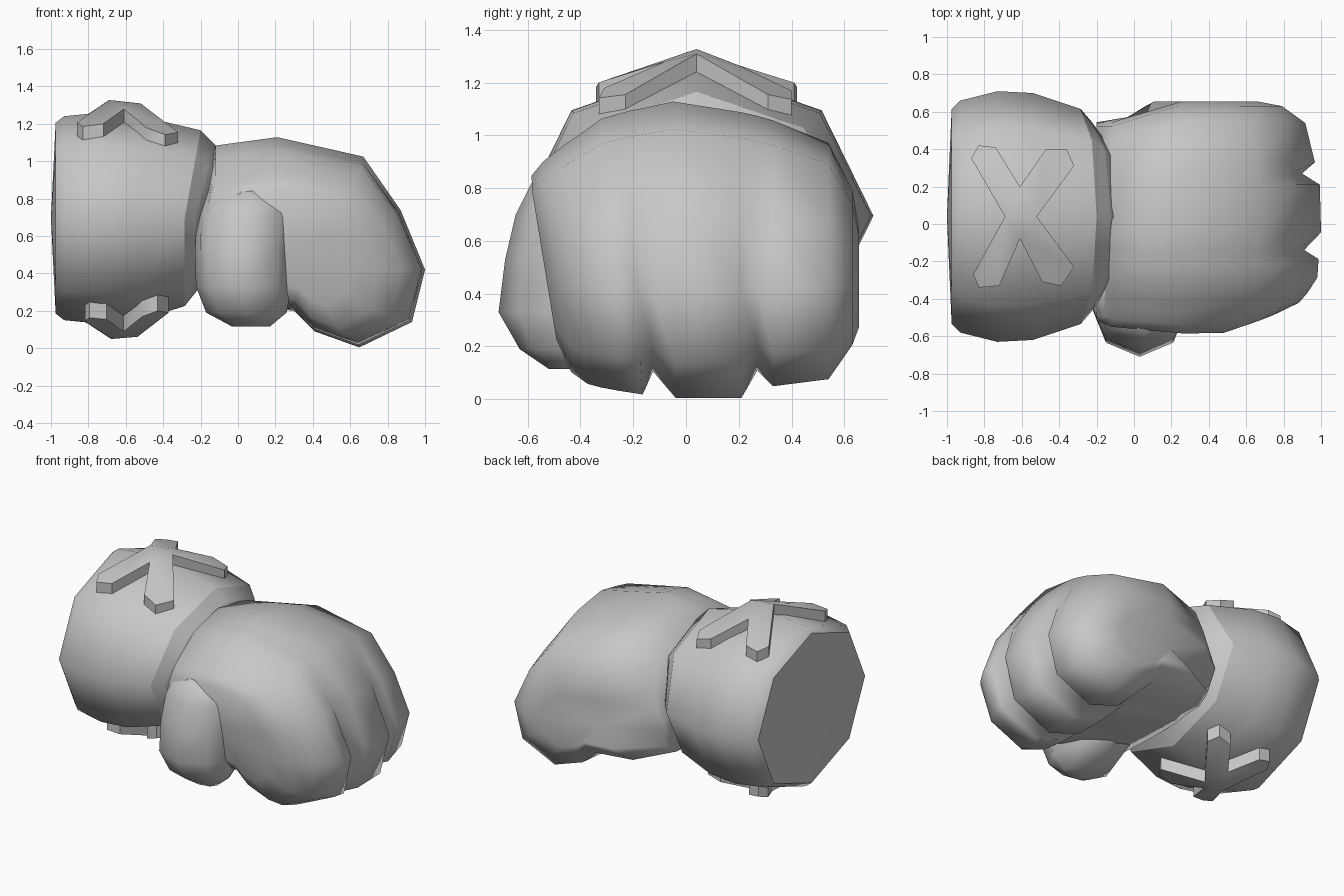
import bpy, bmesh
from math import sin, cos, tau

cube = bpy.data.objects.get("Cube")
if cube:
    bpy.data.objects.remove(cube)

grey = bpy.data.materials.new("grey")
grey.use_nodes = True
grey.diffuse_color = (0.57, 0.57, 0.57, 1)
grey.node_tree.nodes["Principled BSDF"].inputs["Base Color"].default_value = (0.57, 0.57, 0.57, 1)


def finish(bm, name):
    bmesh.ops.recalc_face_normals(bm, faces=bm.faces)
    for f in bm.faces:
        f.smooth = True
    mesh = bpy.data.meshes.new(name)
    bm.to_mesh(mesh)
    bm.free()
    mesh.materials.append(grey)
    obj = bpy.data.objects.new(name, mesh)
    bpy.context.collection.objects.link(obj)
    return obj


def loft(name, rings, sharp=()):
    """Skin closed rings, cap both ends; rings listed in sharp get hard edges."""
    bm = bmesh.new()
    loops = [[bm.verts.new(p) for p in ring] for ring in rings]
    n = len(loops[0])
    for a, b in zip(loops, loops[1:]):
        for i in range(n):
            j = (i + 1) % n
            bm.faces.new((a[i], a[j], b[j], b[i]))
    caps = [bm.faces.new(end) for end in (loops[0], loops[-1])]
    for k in sharp:
        for i in range(n):
            bm.edges.get((loops[k][i], loops[k][(i + 1) % n])).smooth = False
    bmesh.ops.poke(bm, faces=caps)
    finish(bm, name)


# Cuff: octagonal barrel along x with a slanted lip
CY, CZ = 0.04, 0.695
barrel = [(-0.975, 0.575, 0.51, 0), (-0.93, 0.62, 0.545, 0), (-0.73, 0.67, 0.565, 0),
          (-0.54, 0.66, 0.55, 0), (-0.285, 0.575, 0.47, 0.085),
          (-0.225, 0.505, 0.395, 0.1), (-0.15, 0.4, 0.3, 0.1)]
rings = [[(x + lean * max(0, cos(i * tau / 8)), CY + ry * sin(i * tau / 8),
           CZ + rz * cos(i * tau / 8)) for i in range(8)] for x, ry, rz, lean in barrel]
hub = [(-1, CY + 0.01 * (y - CY), CZ + 0.01 * (z - CZ)) for x, y, z in rings[0]]
loft("cuff", [hub] + rings, sharp=(1, 5, 6))


# Crossed plates folded over the top and bottom ridges of the cuff
def ridge_height(x, y):
    for (xa, wa, ha, _), (xb, wb, hb, _) in zip(barrel, barrel[1:]):
        if xa <= x <= xb:
            t = (x - xa) / (xb - xa)
            w, h = wa + t * (wb - wa), ha + t * (hb - ha)
            return h * (1 - 0.414 * abs(y - CY) / w)


def cross_plate(name, side, size, lift):
    left, right, back, front = (-0.69, 0.04), (-0.52, 0.04), (-0.61, 0.2), (-0.61, -0.08)
    shapes = [(left, back, right), (left, right, front),
              (left, (-0.87, 0.35), (-0.83, 0.42), (-0.74, 0.41), back),
              (back, (-0.47, 0.4), (-0.36, 0.4), (-0.32, 0.31), right),
              (front, (-0.72, -0.33), (-0.83, -0.34), (-0.86, -0.27), left),
              (right, (-0.32, -0.23), (-0.39, -0.33), (-0.49, -0.31), front)]
    bm = bmesh.new()
    made = {}
    for shape in shapes:
        for p in shape:
            if p not in made:
                x, y = -0.62 + size * (p[0] + 0.62), CY + size * (p[1] - CY)
                made[p] = bm.verts.new((x, y, CZ + side * (ridge_height(x, y) + lift)))
        bm.faces.new([made[p] for p in shape])
    wall = bmesh.ops.extrude_face_region(bm, geom=bm.faces[:])
    for v in wall["geom"]:
        if isinstance(v, bmesh.types.BMVert):
            v.co.z -= side * (lift + 0.02)
    finish(bm, name).data.set_sharp_from_angle(angle=0.9)


cross_plate("top_cross", 1, 1, 0.07)
cross_plate("bottom_cross", -1, 0.83, 0.085)

# Curled hand: side profile swept across y, pinched between the three fingers
profile = [(-0.2, 0.7), (-0.12, 1.09), (0.21, 1.135), (0.67, 1.03), (0.87, 0.74), (1.0, 0.42),
           (0.93, 0.14), (0.65, 0.005), (0.41, 0.09), (0.3, 0.2), (0.0, 0.23), (-0.2, 0.3)]
finger_pinch = {4: 0.97, 5: 0.87, 6: 0.82, 7: 0.79, 8: 0.82}
# Each station: y, reach, top scale, bottom scale, pinched
stations = [(-0.585, 0.4, 0.58, 0.5, 0), (-0.54, 0.62, 0.66, 0.78, 0), (-0.47, 0.82, 0.74, 0.88, 0),
            (-0.41, 0.89, 0.8, 0.91, 0), (-0.32, 0.97, 0.895, 0.94, 0), (-0.21, 0.98, 0.94, 0.97, 0),
            (-0.155, 0.99, 0.955, 0.98, 1), (-0.05, 1, 0.99, 1, 0), (0.21, 0.99, 0.93, 1, 0),
            (0.27, 0.97, 0.91, 0.97, 1), (0.33, 0.95, 0.885, 0.9, 0), (0.54, 0.87, 0.76, 0.84, 0),
            (0.63, 0.68, 0.5, 0.55, 0), (0.655, 0.48, 0.3, 0.4, 0)]
HX, HZ = 0.35, 0.45
rings = []
for y, reach, top, bottom, pinched in stations:
    ring = []
    for i, (x, z) in enumerate(profile):
        pinch = finger_pinch.get(i, 1) if pinched else 1
        kx = reach * pinch if x > HX else (1 if x < -0.1 else reach ** 0.5)
        height = HZ + (top if z > HZ else bottom) * pinch * (z - HZ)
        # narrow towards the wrist, and lean the front side in towards the floor
        if x < -0.1:
            ky = 0.94 if y < 0 else (0.83 if z > 0.5 else 0.72)
        else:
            ky = 1
        lean = max(0, -y) * 0.28 * max(0, 0.8 - height)
        ring.append((HX + kx * (x - HX), ky * y + lean, height))
    rings.append(ring)
loft("hand", rings)

# Thumb tucked against the front of the hand, deep on its inner side
thumb = [(0.115, 0.07, -0.47, 0.1, 0.05), (0.19, 0.045, -0.47, 0.215, 0.16),
         (0.33, 0.03, -0.45, 0.255, 0.26), (0.53, 0.03, -0.43, 0.26, 0.255),
         (0.7, 0.045, -0.4, 0.265, 0.245), (0.84, 0.06, -0.35, 0.22, 0.225)]
rings = []
for z, cx, cy, rx, ry in thumb:
    ring = []
    for i in range(8):
        depth = ry * cos(i * tau / 8)
        ring.append((cx + rx * sin(i * tau / 8), cy - depth * (1 if depth > 0 else 1.6), z))
    rings.append(ring)
loft("thumb", rings)
